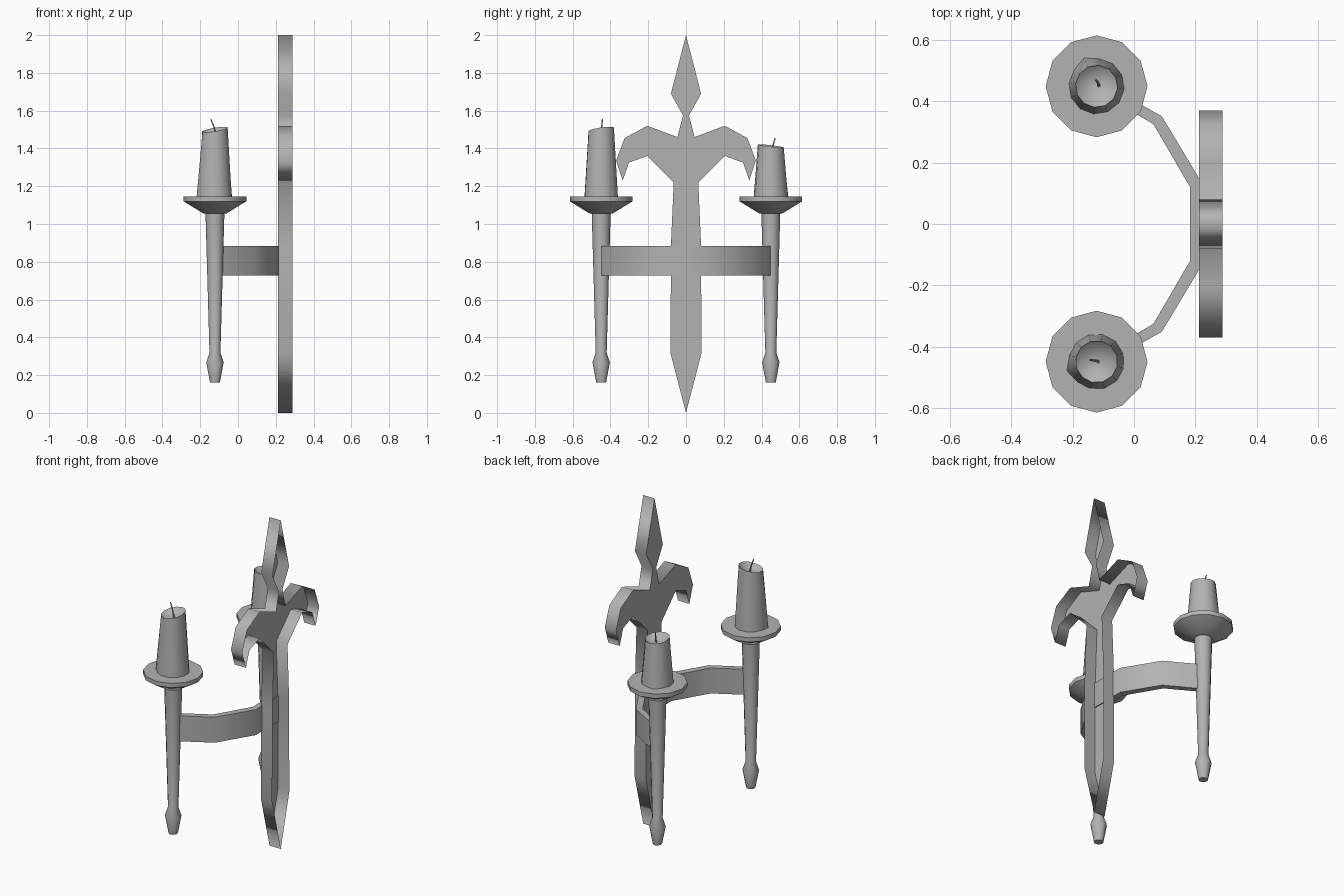
import bpy, bmesh
from math import cos, sin, pi, radians
from mathutils import Vector

if "Cube" in bpy.data.objects:
    bpy.data.objects.remove(bpy.data.objects["Cube"])

CX, CY, SIDES = -0.122, 0.449, 12
iron = bpy.data.materials.new("dark_grey")
iron.diffuse_color = (0.45, 0.45, 0.45, 1)
iron.use_nodes = True
iron.node_tree.nodes["Principled BSDF"].inputs["Base Color"].default_value = iron.diffuse_color


def make(name, bm, smooth=None):
    bmesh.ops.recalc_face_normals(bm, faces=bm.faces)
    me = bpy.data.meshes.new(name)
    bm.to_mesh(me)
    bm.free()
    me.materials.append(iron)
    ob = bpy.data.objects.new(name, me)
    bpy.context.collection.objects.link(ob)
    if smooth:
        bpy.ops.object.select_all(action='DESELECT')
        ob.select_set(True)
        bpy.context.view_layer.objects.active = ob
        bpy.ops.object.shade_smooth_by_angle(angle=radians(smooth))
    return ob


def skin(bm, rings):
    """Bridge successive rings of equal length with quads."""
    rows = [[bm.verts.new(p) for p in r] for r in rings]
    for a, b in zip(rows, rows[1:]):
        for i in range(len(a)):
            j = (i + 1) % len(a)
            bm.faces.new((a[i], a[j], b[j], b[i]))
    return rows


def ring(c, r, n=SIDES, turn=0.0):
    return [Vector(c) + Vector((r * cos(2 * pi * i / n + turn),
                                r * sin(2 * pi * i / n + turn), 0)) for i in range(n)]


# Wall plate: symmetric spear outline with drooping leaves, hollow at the back
half = [(0.08, 1.69), (0.016, 1.575), (0.045, 1.46), (0.205, 1.52), (0.325, 1.455),
        (0.37, 1.335), (0.335, 1.23), (0.302, 1.325), (0.205, 1.36), (0.065, 1.22),
        (0.08, 0.88), (0.08, 0.73), (0.083, 0.32)]
outline = [(0, 2.0)] + half + [(0, 0.0)] + [(-y, z) for y, z in reversed(half)]
bm = bmesh.new()
rows = skin(bm, [[(x, y, z) for y, z in outline] for x in (0.212, 0.288)])
face = bm.faces.new(rows[0])
for f in bm.faces:
    f.smooth = True
for e in face.edges:
    e.smooth = False
make("wall_plate", bm)

# Bent bracket band joining both holders
outer = [(0.218, 0.14), (0.091, 0.351), (-0.082, 0.449)]
inner = [(-0.117, 0.43), (0.063, 0.326), (0.183, 0.12)]
side = outer + inner
band = side + [(x, -y) for x, y in reversed(side)]
bm = bmesh.new()
rows = skin(bm, [[(x, y, z) for x, y in band] for z in (0.728, 0.883)])
bm.faces.new(rows[0])
bm.faces.new(rows[-1])
make("bracket_band", bm, 32)


def holder(name, y):
    # Stem with finial and drip pan
    prof = [(0.026, 0.16), (0.046, 0.268), (0.029, 0.318), (0.05, 1.055),
            (0.06, 1.055), (0.166, 1.12), (0.166, 1.146)]
    bm = bmesh.new()
    rows = skin(bm, [ring((CX, y, z), r) for r, z in prof])
    bm.faces.new(rows[0])
    bm.faces.new(rows[-1])
    make(name + "_holder", bm, 50)


def candle(name, y, top, tilt, drip, turn, wick_tip):
    # Tapered candle with a slanted rim and hollow top
    turn = radians(turn)

    def slanted(r, z):
        out = ring((CX, y, z), r, turn=turn)
        for p in out:
            p.z += tilt[0] * (p.x - CX) + tilt[1] * (p.y - y)
        return out
    c = Vector((CX, y, 1.14))
    base = ring(c, 0.091, turn=turn)
    base[drip] = c + (base[drip] - c) * 1.12
    bm = bmesh.new()
    rows = skin(bm, [base, slanted(0.069, top), slanted(0.045, top - 0.022)])
    bm.faces.new(rows[0])
    mid = bm.verts.new((CX, y, top - 0.03))
    for i in range(SIDES):
        bm.faces.new((rows[-1][i], rows[-1][(i + 1) % SIDES], mid))
    make(name + "_candle", bm, 50)

    # Bent wick
    start, tip = Vector((CX + 0.008, y, top - 0.035)), Vector(wick_tip)
    bend = start.lerp(tip, 0.55) + Vector((0.003, 0, 0))
    bm = bmesh.new()
    rows = skin(bm, [ring(p, r, 5) for p, r in
                     ((start, 0.005), (bend, 0.0045), (tip, 0.003))])
    bm.faces.new(rows[0])
    bm.faces.new(rows[-1])
    make(name + "_wick", bm)


for label, s in (("left", -1), ("right", 1)):
    holder(label, s * CY)
candle("left", -CY, 1.500, (0.16, 0.14), 6, 17, (-0.145, -0.443, 1.556))
candle("right", CY, 1.413, (-0.06, -0.12), 4, -6, (-0.126, 0.472, 1.455))
